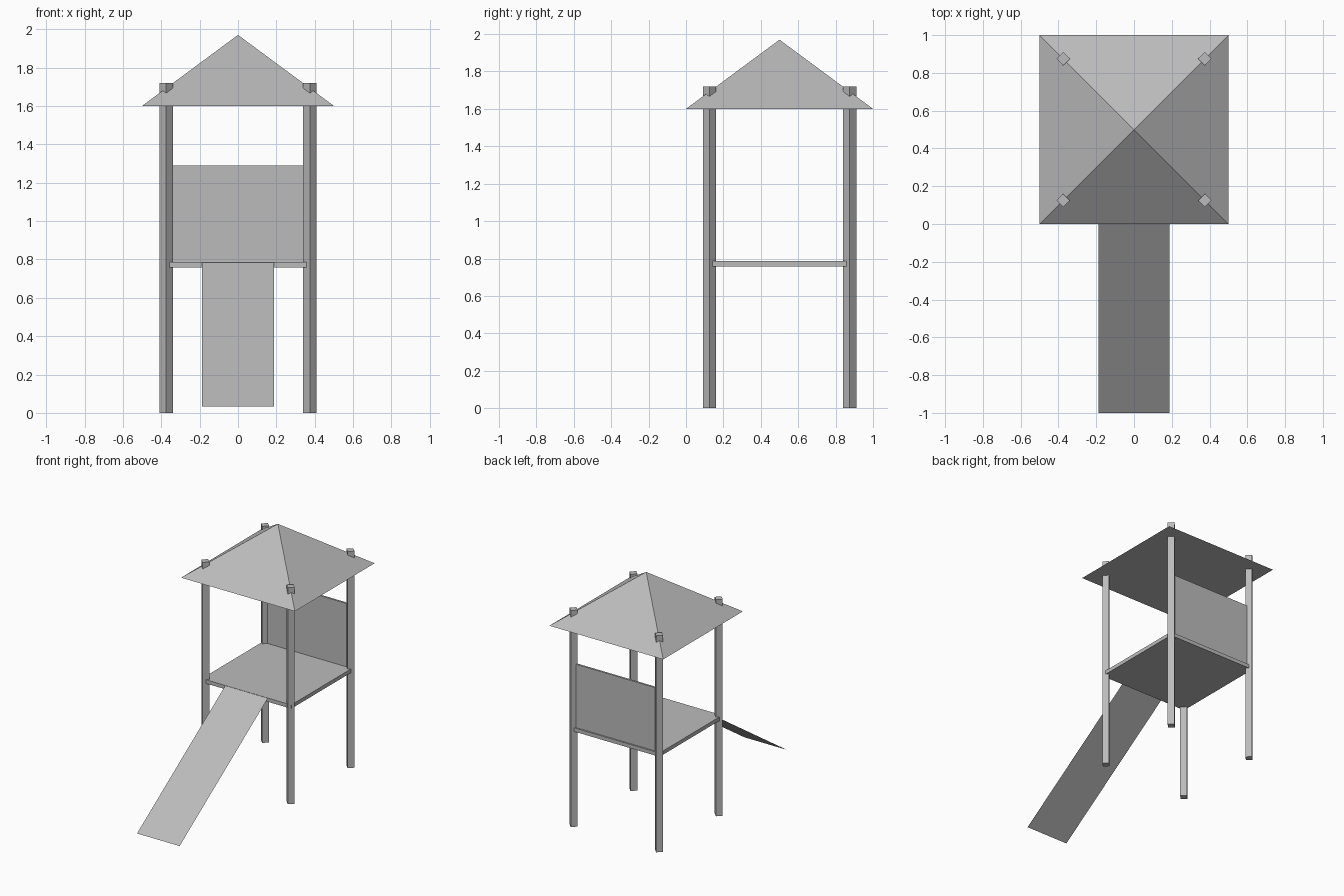
import bpy
import math

cube = bpy.data.objects.get("Cube")
if cube:
    bpy.data.objects.remove(cube, do_unlink=True)

# One plain grey for the whole structure
grey = bpy.data.materials.new("plain grey")
grey.use_nodes = True
grey.diffuse_color = (0.5, 0.5, 0.5, 1)
grey.node_tree.nodes["Principled BSDF"].inputs["Base Color"].default_value = (0.5, 0.5, 0.5, 1)

TOWER_Y = 0.5
POST = 0.375      # post distance from the tower axis
DECK = 0.393      # half width of the deck
DECK_TOP = 0.787


def finish(name):
    obj = bpy.context.object
    obj.name = name
    obj.data.name = name
    obj.data.materials.clear()
    obj.data.materials.append(grey)
    return obj


def box(name, centre, size, turn=0):
    bpy.ops.mesh.primitive_cube_add(size=1, location=centre, rotation=(0, 0, turn))
    bpy.context.object.scale = size
    return finish(name)


# Four square posts, turned diagonally
for sy, depth in ((-1, "front"), (1, "back")):
    for sx, side in ((1, "left"), (-1, "right")):
        box(f"{depth}_{side}_post", (sx * POST, TOWER_Y + sy * POST, 0.86),
            (0.05, 0.05, 1.72), math.pi / 4)

# Deck
box("deck", (0, TOWER_Y, DECK_TOP - 0.015), (2 * DECK, 2 * DECK, 0.03))

# Back panel between the rear posts
box("back_panel", (0, TOWER_Y + POST, 1.03), (2 * POST - 0.02, 0.016, 0.52))

# Closed pyramid roof
bpy.ops.mesh.primitive_cone_add(vertices=4, radius1=0.5 * math.sqrt(2), radius2=0, depth=0.37,
                                location=(0, TOWER_Y, 1.785), rotation=(0, 0, math.pi / 4))
finish("roof")

# Flat slide sheet from the deck edge down to the front
top_y, top_z = TOWER_Y - DECK, DECK_TOP - 0.002
low_y, low_z = -1.0, 0.034
run, rise = top_y - low_y, top_z - low_z
bpy.ops.mesh.primitive_plane_add(size=1, location=(0, (top_y + low_y) / 2, (top_z + low_z) / 2),
                                 rotation=(math.atan2(rise, run), 0, 0))
bpy.context.object.scale = (0.374, math.hypot(run, rise), 1)
finish("slide")
